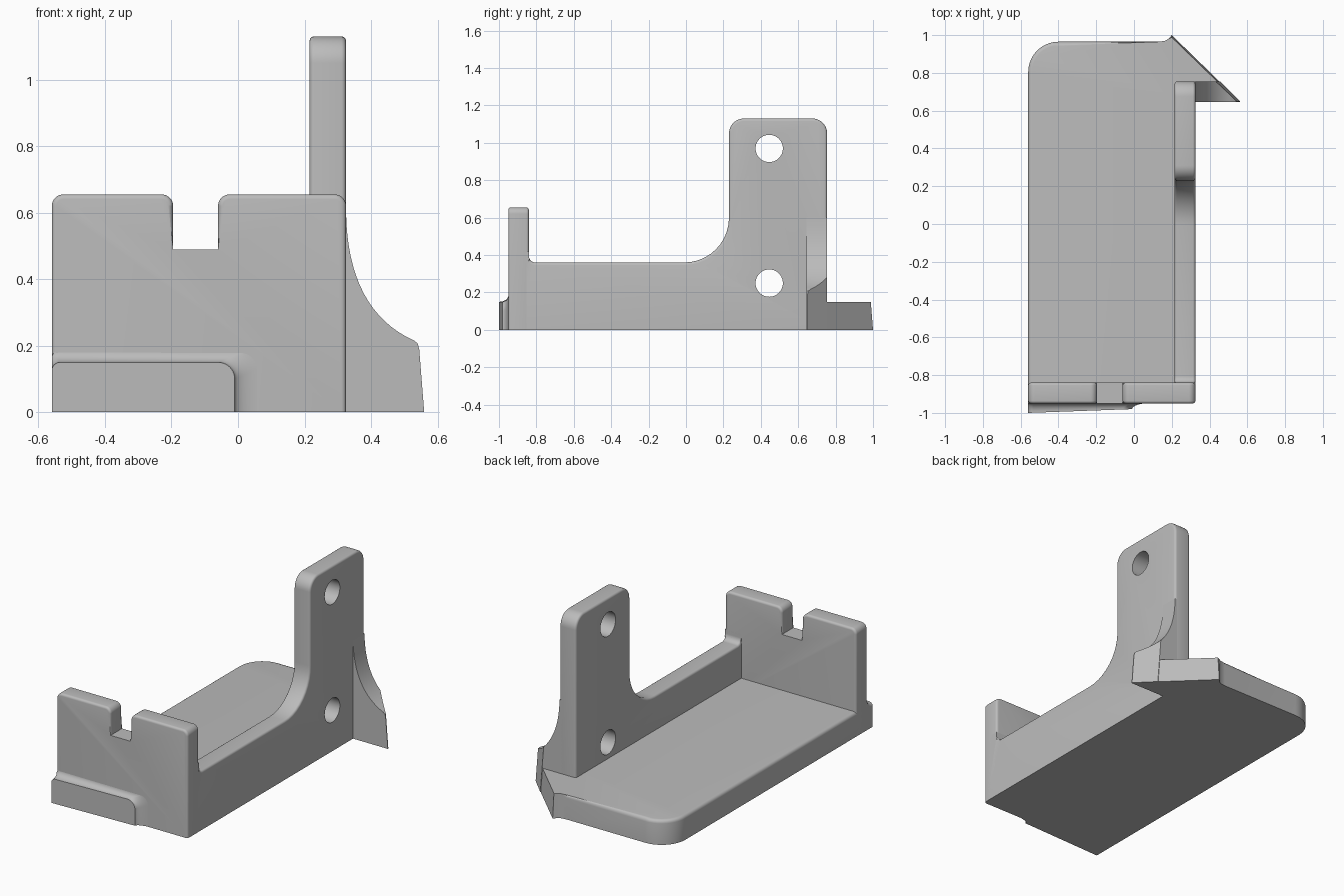
import bpy, bmesh, math
from mathutils import Vector

cube = bpy.data.objects.get("Cube")
if cube:
    bpy.data.objects.remove(cube)

grey = bpy.data.materials.new("plain grey")
grey.use_nodes = True
grey.diffuse_color = (0.5, 0.5, 0.5, 1)
for node in grey.node_tree.nodes:
    if node.type == 'BSDF_PRINCIPLED':
        node.inputs["Base Color"].default_value = grey.diffuse_color


def rounded(points, steps=10):
    """Outline from (a, b) or (a, b, radius) corners."""
    out = []
    for i, point in enumerate(points):
        p = Vector(point[:2])
        if len(point) == 2:
            out.append(p)
            continue
        r = point[2]
        u = (Vector(points[i - 1][:2]) - p).normalized()
        v = (Vector(points[(i + 1) % len(points)][:2]) - p).normalized()
        half = math.acos(max(-1, min(1, u.dot(v)))) / 2
        centre = p + (u + v).normalized() * r / math.sin(half)
        start = p + u * r / math.tan(half) - centre
        end = p + v * r / math.tan(half) - centre
        sweep = math.pi - 2 * half
        for k in range(steps + 1):
            f = k / steps
            out.append(centre + (start * math.sin((1 - f) * sweep)
                                 + end * math.sin(f * sweep)) / math.sin(sweep))
    return out


def loft(rings):
    """Closed solid through rings of 3D points."""
    bm = bmesh.new()
    loops = [[bm.verts.new(co) for co in ring] for ring in rings]
    n = len(loops[0])
    bm.faces.new(loops[0])
    bm.faces.new(loops[-1])
    for a, b in zip(loops, loops[1:]):
        for i in range(n):
            j = (i + 1) % n
            bm.faces.new((a[i], a[j], b[j], b[i]))
    bmesh.ops.recalc_face_normals(bm, faces=bm.faces)
    return bm


def prism(outline, axis, lo, hi):
    place = {'X': lambda p, h: (h, p[0], p[1]),
             'Y': lambda p, h: (p[0], h, p[1]),
             'Z': lambda p, h: (p[0], p[1], h)}[axis]
    return loft([[place(p, h) for p in outline] for h in (lo, hi)])


def soften(bm, width, rule):
    """Round the edges picked by a rule on their two end points."""
    edges = [e for e in bm.edges if rule(e.verts[0].co, e.verts[1].co)]
    bmesh.ops.bevel(bm, geom=edges, offset=width, segments=4, profile=0.5,
                    affect='EDGES', clamp_overlap=False)


def finish(bm, name):
    mesh = bpy.data.meshes.new(name)
    bm.to_mesh(mesh)
    bm.free()
    obj = bpy.data.objects.new(name, mesh)
    bpy.context.collection.objects.link(obj)
    mesh.materials.append(grey)
    return obj


def shade(obj):
    bpy.ops.object.select_all(action='DESELECT')
    obj.select_set(True)
    bpy.context.view_layer.objects.active = obj
    bpy.ops.object.shade_smooth_by_angle(angle=math.radians(30))


def near(a, b):
    return abs(a - b) < 0.001


LEFT, RIGHT, PLATE = -0.56, 0.325, 0.15

# Base plate with a rounded back corner and a slanted, drafted back edge
bm = prism(rounded([(LEFT, -0.9), (0.32, -0.9), (0.32, 0.65), (0.56, 0.65),
                    (0.2, 1.0), (0.185, 0.982), (0.165, 0.97), (0.13, 0.965),
                    (LEFT, 0.965, 0.16)]), 'Z', 0, PLATE)
for v in bm.verts:
    if v.co.z > 0.1 and v.co.x + v.co.y > 1.19:
        if v.co.y > 0.9:
            v.co.y -= 0.012
        else:
            v.co.x -= 0.012
soften(bm, 0.02, lambda a, b: near(a.z, PLATE) and near(b.z, PLATE)
       and a.x + b.x < 0.27 and (a.x + b.x < -1 or a.y + b.y > 1.8))
shade(finish(bm, "base_plate"))

# Front wall with a square notch in its top edge
TOP, NOTCH = 0.655, 0.49
bm = prism(rounded([(LEFT, 0), (RIGHT, 0), (RIGHT, TOP, 0.035), (-0.06, TOP, 0.035),
                    (-0.06, NOTCH), (-0.195, NOTCH), (-0.195, TOP, 0.035),
                    (LEFT, TOP, 0.035)]), 'Y', -0.95, -0.84)
soften(bm, 0.014, lambda a, b: near(a.y, b.y) and a.z + b.z > 0.01
       and not (near(a.z, NOTCH) and near(b.z, NOTCH)))
shade(finish(bm, "front_wall"))

# Side wall rising to a tall tab
bm = prism(rounded([(-0.93, 0), (0.755, 0), (0.755, 1.13, 0.08), (0.23, 1.13, 0.08),
                    (0.23, 0.36, 0.24), (-0.84, 0.36, 0.035), (-0.84, 0.42),
                    (-0.93, 0.42)]), 'X', 0.215, RIGHT)
soften(bm, 0.014, lambda a, b: near(a.x, b.x) and a.z + b.z > 0.01
       and a.y + b.y > -1.67)
side_wall = finish(bm, "side_wall")

# Two screw holes through the side wall
for z in (0.25, 0.97):
    circle = [(0.445 + 0.073 * math.cos(k * math.tau / 40),
               z + 0.073 * math.sin(k * math.tau / 40)) for k in range(40)]
    cutter = finish(prism(circle, 'X', 0.1, 0.4), "hole_cutter")
    cutter.hide_render = True
    cut = side_wall.modifiers.new("hole", 'BOOLEAN')
    cut.operation, cut.object, cut.solver = 'DIFFERENCE', cutter, 'EXACT'
    bpy.context.view_layer.objects.active = side_wall
    bpy.ops.object.modifier_apply(modifier=cut.name)
    bpy.data.objects.remove(cutter)
shade(side_wall)

# Curved gusset beside the wall, trimmed by the slanted back plane
start, pull, end = Vector((RIGHT, 0.6)), Vector((0.33, 0.305)), Vector((0.53, 0.215))
curve = [start * (1 - t) ** 2 + pull * 2 * t * (1 - t) + end * t * t
         for t in (k / 16 for k in range(17))]
bm = prism([(0.27, 0), (0.56, 0), (0.545, 0.19), (0.54, 0.207)]
           + curve[::-1] + [(0.27, 0.6)], 'Y', 0.645, 0.755)
cut = bmesh.ops.bisect_plane(bm, geom=bm.verts[:] + bm.edges[:] + bm.faces[:],
                             plane_co=(0.56, 0.65, 0), plane_no=(1, 1, 0.08),
                             clear_outer=True)
bmesh.ops.holes_fill(bm, edges=[e for e in bm.edges if e.is_boundary], sides=0)
bmesh.ops.recalc_face_normals(bm, faces=bm.faces)
shade(finish(bm, "gusset"))

# Low front ledge that flares into the front wall
rings = []
for k in range(10):
    a = min(k / 8, 1) * math.pi / 2
    flare = 1 - math.cos(a)
    right, top = -0.01 + 0.09 * flare, PLATE + 0.037 * flare
    ring = []
    for x, z in rounded([(LEFT, 0), (right, 0), (right, top, 0.05), (LEFT, top, 0.025)]):
        face = -1 + 0.02 * (x - LEFT) / 0.55
        y = face + (-0.949 - face) * math.sin(a) if k < 9 else -0.925
        ring.append((x, y, z))
    rings.append(ring)
shade(finish(loft(rings), "front_ledge"))
